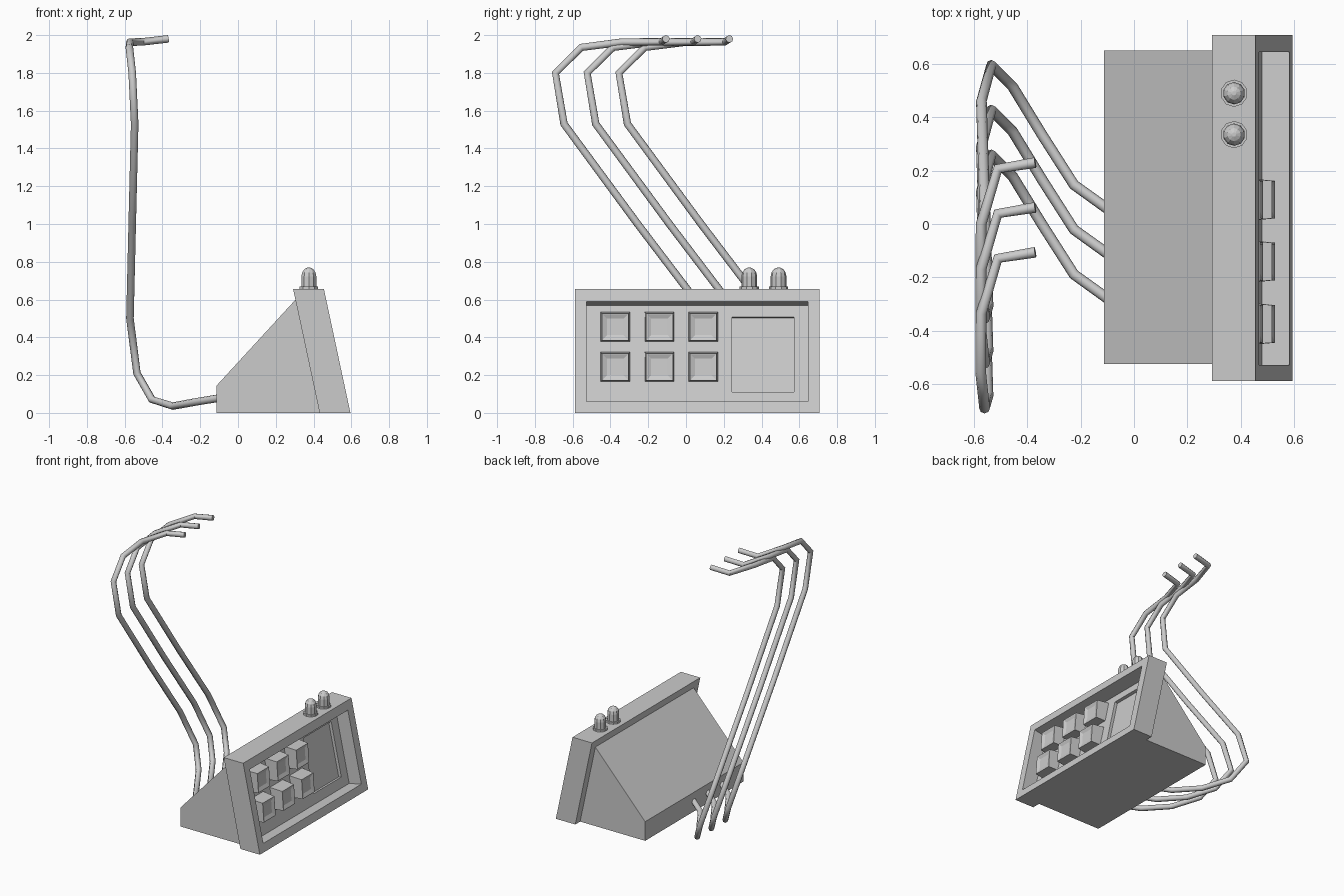
import bpy, bmesh, math

if "Cube" in bpy.data.objects:
    bpy.data.objects.remove(bpy.data.objects["Cube"])


def make_object(name, bm):
    bmesh.ops.recalc_face_normals(bm, faces=bm.faces)
    me = bpy.data.meshes.new(name)
    bm.to_mesh(me)
    bm.free()
    ob = bpy.data.objects.new(name, me)
    bpy.context.collection.objects.link(ob)
    return ob


def loft(name, rings):
    """Closed solid through a chain of equal-length rings."""
    bm = bmesh.new()
    loops = [[bm.verts.new(p) for p in r] for r in rings]
    n = len(loops[0])
    for a, b in zip(loops, loops[1:]):
        for i in range(n):
            j = (i + 1) % n
            bm.faces.new((a[i], a[j], b[j], b[i]))
    bm.faces.new(loops[0])
    bm.faces.new(loops[-1])
    return make_object(name, bm)


def rect(y0, y1, z0, z1, h0, h1=None):
    """Rectangle parallel to the sloped front, set back by h0 (bottom) / h1 (top)."""
    h1 = h0 if h1 is None else h1

    def p(y, z, h):
        return (0.595 - 0.2137 * z - h, y, z)
    return [p(y0, z0, h0), p(y1, z0, h0), p(y1, z1, h1), p(y0, z1, h1)]


# Sloped control panel with deep recess and shallow screen pocket
loft("control_panel", [
    rect(-0.588, 0.708, 0, 0.655, 0.163),
    rect(-0.588, 0.708, 0, 0.655, 0),
    rect(-0.528, 0.645, 0.06, 0.59, 0),
    rect(-0.528, 0.645, 0.038, 0.568, 0.107),
    rect(0.243, 0.573, 0.11, 0.508, 0.107),
    rect(0.243, 0.573, 0.105, 0.503, 0.13),
])

# Wedge housing behind the panel
profile = [(-0.113, 0), (0.433, 0), (0.305, 0.6), (-0.113, 0.145)]
loft("rear_housing", [[(x, y, z) for x, z in profile] for y in (-0.525, 0.65)])

# Six key-shaped buttons with dished faces
for row, z in enumerate((0.165, 0.377)):
    for col, y in enumerate((-0.453, -0.219, 0.013)):
        s = 0.157
        loft(f"button_{row}_{col}", [
            rect(y, y + s, z, z + s, 0.115),
            rect(y + 0.008, y + s - 0.008, z + 0.006, z + s - 0.008, 0.03, 0.01),
            rect(y + 0.014, y + s - 0.014, z + 0.012, z + s - 0.014, 0.03, 0.012),
            rect(y + 0.035, y + s - 0.035, z + 0.035, z + s - 0.035, 0.036, 0.024),
        ])

# Two indicator bulbs on flanges
bulb = [(0.051, 0.65), (0.051, 0.669), (0.042, 0.669), (0.042, 0.722),
        (0.037, 0.744), (0.025, 0.761), (0.008, 0.769)]
for k, y in enumerate((0.335, 0.49)):
    loft(f"indicator_bulb_{k}", [
        [(0.375 + r * math.cos((i + 0.5) * math.tau / 10),
          y + r * math.sin((i + 0.5) * math.tau / 10), z) for i in range(10)]
        for r, z in bulb])

# Three parallel cables sweeping up from the rear
path = [(-0.09, 0.05, 0.08), (-0.225, 0.147, 0.058), (-0.345, 0.335, 0.036),
        (-0.455, 0.515, 0.07), (-0.535, 0.595, 0.21), (-0.572, 0.46, 0.5),
        (-0.56, 0.08, 1.0), (-0.547, -0.31, 1.53), (-0.56, -0.355, 1.8),
        (-0.575, -0.218, 1.935), (-0.573, 0.0, 1.963), (-0.51, 0.207, 1.964),
        (-0.37, 0.23, 1.98)]
for k in range(3):
    cu = bpy.data.curves.new(f"cable_{k}", 'CURVE')
    cu.dimensions = '3D'
    cu.bevel_depth = 0.02
    cu.bevel_resolution = 2
    cu.use_fill_caps = True
    sp = cu.splines.new('POLY')
    sp.points.add(len(path) - 1)
    for pt, (x, y, z) in zip(sp.points, path):
        pt.co = (x, y - 0.168 * k, z, 1)
    ob = bpy.data.objects.new(f"cable_{k}", cu)
    bpy.context.collection.objects.link(ob)
    bpy.ops.object.select_all(action='DESELECT')
    ob.select_set(True)
    bpy.context.view_layer.objects.active = ob
    bpy.ops.object.convert(target='MESH')
    bpy.ops.object.shade_smooth_by_angle(angle=math.radians(50))
